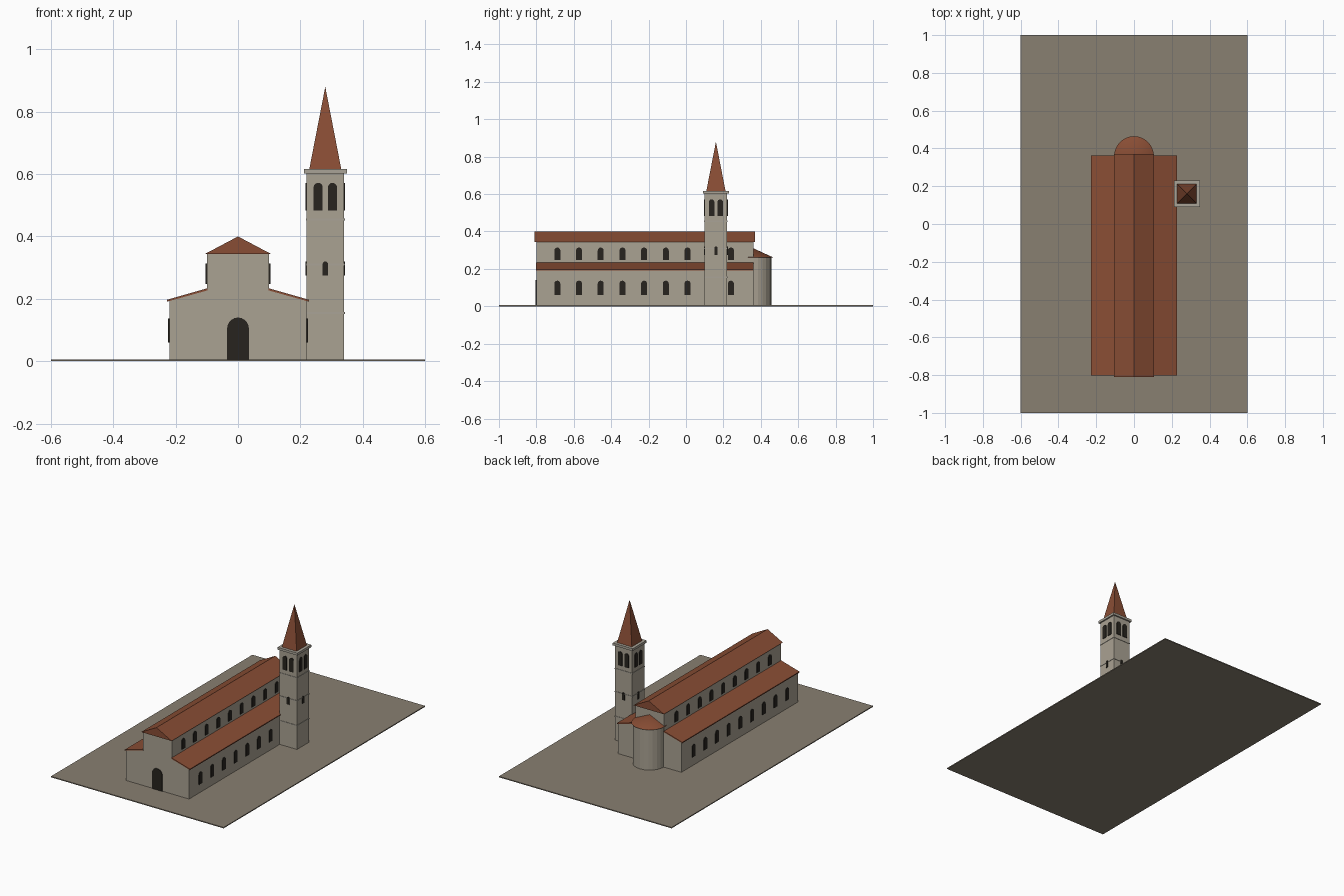
import bpy, bmesh, math
from mathutils import Matrix

if "Cube" in bpy.data.objects:
    bpy.data.objects.remove(bpy.data.objects["Cube"])


def material(name, rgb):
    m = bpy.data.materials.new(name)
    m.diffuse_color = (*rgb, 1)
    m.use_nodes = True
    m.node_tree.nodes["Principled BSDF"].inputs["Base Color"].default_value = m.diffuse_color
    return m


STONE = material("stone", (0.40, 0.36, 0.29))
ROOF = material("roof_tile", (0.25, 0.075, 0.035))
DARK = material("opening", (0.02, 0.017, 0.013))
EARTH = material("ground", (0.25, 0.215, 0.165))
TRIM = material("trim", (0.40, 0.37, 0.31))


def finish(bm, name, mat):
    bmesh.ops.recalc_face_normals(bm, faces=bm.faces)
    me = bpy.data.meshes.new(name)
    bm.to_mesh(me)
    bm.free()
    me.materials.append(mat)
    ob = bpy.data.objects.new(name, me)
    bpy.context.collection.objects.link(ob)
    return ob


def box(name, x0, x1, y0, y1, z0, z1, mat):
    return prism(name, [(x0, z0), (x1, z0), (x1, z1), (x0, z1)], y0, y1, mat)


def prism(name, profile, y0, y1, mat, matrix=None):
    """Extrude an x-z profile along y."""
    bm = bmesh.new()
    face = bm.faces.new([bm.verts.new((x, y0, z)) for x, z in profile])
    ext = bmesh.ops.extrude_face_region(bm, geom=[face])["geom"]
    bmesh.ops.translate(bm, vec=(0, y1 - y0, 0),
                        verts=[v for v in ext if isinstance(v, bmesh.types.BMVert)])
    if matrix:
        bm.transform(matrix)
    return finish(bm, name, mat)


def cone(name, sides, r0, r1, x, y, z0, z1, mat, turn=0.0):
    bm = bmesh.new()
    bmesh.ops.create_cone(bm, cap_ends=True, segments=sides, radius1=r0, radius2=r1,
                          depth=z1 - z0,
                          matrix=Matrix.Translation((x, y, (z0 + z1) / 2)) @ Matrix.Rotation(turn, 4, 'Z'))
    bmesh.ops.remove_doubles(bm, verts=bm.verts, dist=1e-5)
    return finish(bm, name, mat)


def arch(name, x, y, z0, z1, width, angle, proud=0.004):
    """Round-headed opening on a wall; angle 0 faces -y, 90 faces +x."""
    r = width / 2
    pts = [(-r, z0), (r, z0)]
    pts += [(r * math.cos(a), z1 - r + r * math.sin(a))
            for a in (math.pi * i / 10 for i in range(11))]
    m = Matrix.Translation((x, y, 0)) @ Matrix.Rotation(math.radians(angle), 4, 'Z')
    return prism(name, pts, -proud, proud, DARK, m)


# Ground plate
box("ground", -0.6, 0.6, -1, 1, 0, 0.006, EARTH)

# Nave with gabled roof
Y0, Y1 = -0.8, 0.36
box("nave", -0.1, 0.1, Y0, Y1, 0.001, 0.346, STONE)
prism("nave_roof", [(-0.106, 0.344), (0.106, 0.344), (0, 0.4)], -0.81, 0.37, ROOF)

# Side aisles, lean-to roofs and rows of windows
for s, side in ((-1, "left"), (1, "right")):
    prism(side + "_aisle", [(s * x, z) for x, z in
          ((0.1, 0.001), (0.22, 0.001), (0.22, 0.194), (0.1, 0.228))], Y0, Y1, STONE)
    prism(side + "_aisle_roof", [(s * x, z) for x, z in
          ((0.098, 0.227), (0.227, 0.191), (0.227, 0.197), (0.098, 0.234))],
          -0.802, 0.362, ROOF)
    for i in range(9):
        y = -0.688 + i * 0.116
        arch(side + "_clerestory_window", s * 0.1, y, 0.248, 0.314, 0.032, 90 * s)
        arch(side + "_aisle_window", s * 0.22, y, 0.06, 0.137, 0.032, 90 * s)

# Main door
arch("front_door", 0, Y0, 0.004, 0.14, 0.07, 0)

# Apse with half-cone roof
cone("apse", 24, 0.097, 0.097, 0, Y1, 0.001, 0.265, STONE)
cone("apse_roof", 24, 0.105, 0, 0, Y1, 0.262, 0.31, ROOF)
for n in ("apse", "apse_roof"):
    ob = bpy.data.objects[n]
    bpy.context.view_layer.objects.active = ob
    ob.select_set(True)
    bpy.ops.object.shade_smooth_by_angle(angle=math.radians(10))
    ob.select_set(False)

# Bell tower: shaft, string courses, cornice and spire
TX, TY, H = 0.28, 0.16, 0.06


def tower_box(name, half, z0, z1, mat):
    box(name, TX - half, TX + half, TY - half, TY + half, z0, z1, mat)


tower_box("tower", H, 0.001, 0.604, STONE)
for z in (0.155, 0.31, 0.455):
    tower_box("string_course", 0.0625, z - 0.003, z + 0.003, TRIM)
tower_box("cornice", 0.069, 0.602, 0.617, TRIM)
cone("spire", 4, 0.0725, 0, TX, TY, 0.616, 0.88, ROOF, math.pi / 4)

# Tower openings on all four faces
for k in range(4):
    a = math.radians(90 * k)
    nx, ny = math.sin(a), -math.cos(a)
    tx, ty = math.cos(a), math.sin(a)
    cx, cy = TX + nx * H, TY + ny * H
    for o in (-0.023, 0.023):
        arch("belfry_opening", cx + tx * o, cy + ty * o, 0.484, 0.572, 0.029, 90 * k)
    arch("tower_window", cx, cy, 0.274, 0.32, 0.017, 90 * k)
